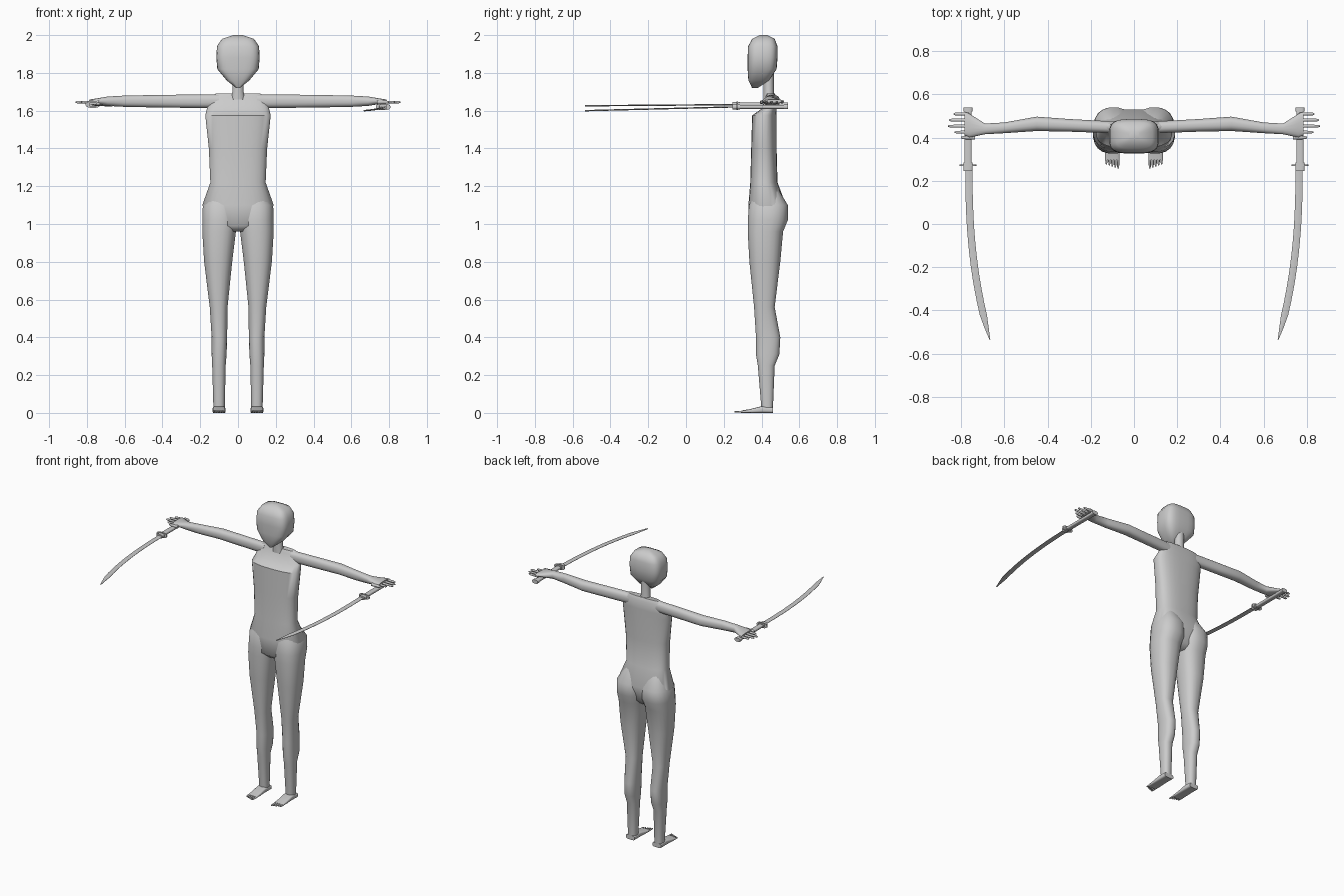
import bpy, bmesh, math

if "Cube" in bpy.data.objects:
    bpy.data.objects.remove(bpy.data.objects["Cube"])

colour = (0.6, 0.6, 0.6, 1)
grey = bpy.data.materials.new("plain grey")
grey.use_nodes = True
grey.diffuse_color = colour
grey.node_tree.nodes["Principled BSDF"].inputs["Base Color"].default_value = colour


def rounded(value, squareness):
    """Bend a sine or cosine so that a circle becomes a rounded box."""
    return math.copysign(abs(value) ** (2 / squareness), value)


def loft(name, axis, rings, squareness=2.4, sides=20, flip=1, sharp=50):
    """Skin rounded sections (position, low a, high a, low b, high b) along an axis."""
    bm = bmesh.new()
    loops = []
    for position, low_a, high_a, low_b, high_b in rings:
        loop = []
        for i in range(sides):
            angle = math.tau * (i + 0.5) / sides
            across = rounded(math.cos(angle), squareness) / 2
            up = rounded(math.sin(angle), squareness) / 2
            a = (low_a + high_a) / 2 + (high_a - low_a) * across
            b = (low_b + high_b) / 2 + (high_b - low_b) * up
            x, y, z = {"x": (position, a, b), "y": (a, position, b), "z": (a, b, position)}[axis]
            loop.append(bm.verts.new((x * flip, y, z)))
        loops.append(loop)
    for lower, upper in zip(loops, loops[1:]):
        for i in range(sides):
            j = (i + 1) % sides
            bm.faces.new((lower[i], lower[j], upper[j], upper[i]))
    bm.faces.new(loops[0])
    bm.faces.new(loops[-1])
    bmesh.ops.recalc_face_normals(bm, faces=bm.faces)
    mesh = bpy.data.meshes.new(name)
    bm.to_mesh(mesh)
    bm.free()
    mesh.materials.append(grey)
    part = bpy.data.objects.new(name, mesh)
    bpy.context.collection.objects.link(part)
    bpy.ops.object.select_all(action="DESELECT")
    part.select_set(True)
    bpy.context.view_layer.objects.active = part
    bpy.ops.object.shade_smooth_by_angle(angle=math.radians(sharp))


def central(name, sections, squareness):
    """Loft sections (height, half width, front, back) about the middle plane."""
    rings = [(height, -half, half, front, back) for height, half, front, back in sections]
    loft(name, "z", rings, squareness, sides=28)


def straight(name, axis, sections, a, b, flatness=1, **options):
    """Loft sections (position, radius) along a straight centre line."""
    rings = [(position, a - radius, a + radius, b - radius * flatness, b + radius * flatness)
             for position, radius in sections]
    loft(name, axis, rings, flip=side, **options)


def finger(name, axis, root, tip, a, b, radius):
    """Thin tapered rod with a rounded tip, for fingers and toes."""
    bend = tip - math.copysign(radius, tip - root)
    straight(name, axis, ((root, radius), (bend, radius * 0.8), (tip, radius * 0.4)),
             a, b, sides=8)


# Torso with wide hips, narrow waist and a sloped upper chest
central("torso", (
    (0.96, 0.06, 0.36, 0.47), (0.99, 0.13, 0.33, 0.5), (1.1, 0.19, 0.33, 0.53),
    (1.22, 0.147, 0.34, 0.485), (1.4, 0.155, 0.345, 0.48), (1.575, 0.174, 0.35, 0.48),
    (1.61, 0.165, 0.4, 0.48), (1.67, 0.15, 0.42, 0.48), (1.69, 0.12, 0.43, 0.47)), 2.6)

# Neck and squared head with a pointed chin
central("neck", ((1.66, 0.04, 0.41, 0.47), (1.7, 0.03, 0.41, 0.465),
                 (1.8, 0.03, 0.41, 0.465)), 2)
central("head", (
    (1.72, 0.01, 0.35, 0.38), (1.76, 0.06, 0.33, 0.44), (1.82, 0.11, 0.326, 0.48),
    (1.88, 0.115, 0.326, 0.485), (1.94, 0.112, 0.328, 0.485), (1.98, 0.085, 0.35, 0.47),
    (2, 0.025, 0.39, 0.43)), 3.6)

for label, side in (("left", 1), ("right", -1)):
    # Leg with calf, thigh and the buttock lobe at the top
    loft(f"{label}_leg", "z", (
        (0.01, 0.07, 0.13, 0.4, 0.46), (0.25, 0.065, 0.137, 0.38, 0.47),
        (0.31, 0.06, 0.14, 0.37, 0.495), (0.4, 0.057, 0.14, 0.37, 0.5),
        (0.56, 0.055, 0.15, 0.36, 0.47), (0.8, 0.03, 0.18, 0.335, 0.5),
        (0.96, 0.01, 0.19, 0.326, 0.515), (1.02, 0, 0.19, 0.326, 0.54),
        (1.1, 0, 0.187, 0.333, 0.54), (1.2, 0.03, 0.13, 0.38, 0.48)), flip=side)

    # Flat wedge foot with toes
    inner, outer = 0.067, 0.134
    loft(f"{label}_foot", "y", [
        (y, inner, outer, 0, top)
        for y, top in ((0.46, 0.03), (0.4, 0.035), (0.34, 0.02), (0.295, 0.013))],
        squareness=4, flip=side)
    for number in range(5):
        spread = number / 4
        finger(f"{label}_toe_{number + 1}", "y", 0.305, 0.256 + 0.02 * spread,
               inner + 0.006 + 0.055 * spread, 0.006, 0.006)

    # Outstretched arm flaring into a flat hand
    arm_height = 1.65
    loft(f"{label}_arm", "x", [
        (x, front, back, arm_height - thick, arm_height + thick)
        for x, front, back, thick in (
            (0.1, 0.42, 0.475, 0.036), (0.3, 0.427, 0.486, 0.035), (0.45, 0.43, 0.497, 0.033),
            (0.6, 0.42, 0.47, 0.03), (0.69, 0.415, 0.465, 0.025), (0.76, 0.4, 0.51, 0.013),
            (0.785, 0.412, 0.52, 0.009))], flip=side)
    knuckle_height = arm_height - 0.005
    for number, tip in enumerate((0.83, 0.86, 0.855, 0.835)):
        finger(f"{label}_finger_{number + 1}", "x", 0.765, tip,
               0.425 + 0.028 * number, knuckle_height, 0.008)
    finger(f"{label}_thumb", "x", 0.735, 0.8, 0.4, knuckle_height, 0.01)

    # Sword grip with a wider pommel and collar, and an oval guard
    sword_height = arm_height - 0.024 - 0.006 * side
    grip_x = 0.768
    for part, back, front, radius in (("grip", 0.53, 0.27, 0.017), ("pommel", 0.54, 0.52, 0.021),
                                      ("collar", 0.285, 0.245, 0.022)):
        straight(f"{label}_sword_{part}", "y", ((back, radius), (front, radius)),
                 grip_x, sword_height, flatness=0.6, squareness=3)
    straight(f"{label}_sword_guard", "y", ((0.276, 0.039), (0.268, 0.039)),
             grip_x, sword_height, flatness=0.45)

    # Blade curving inward and narrowing to its tip
    steps = 14
    droop = 0.013 + 0.007 * side
    blade = []
    for step in range(steps + 1):
        along = step / steps
        centre = grip_x - 0.004 - 0.097 * along ** 2.4
        half = 0.0185 * min(1, (1.02 - along) / 0.15)
        height = sword_height - droop * along
        blade.append((0.26 - 0.795 * along, centre - half, centre + half,
                      height - 0.004, height + 0.004))
    loft(f"{label}_sword_blade", "y", blade, squareness=1.5, sides=8, flip=side, sharp=40)
